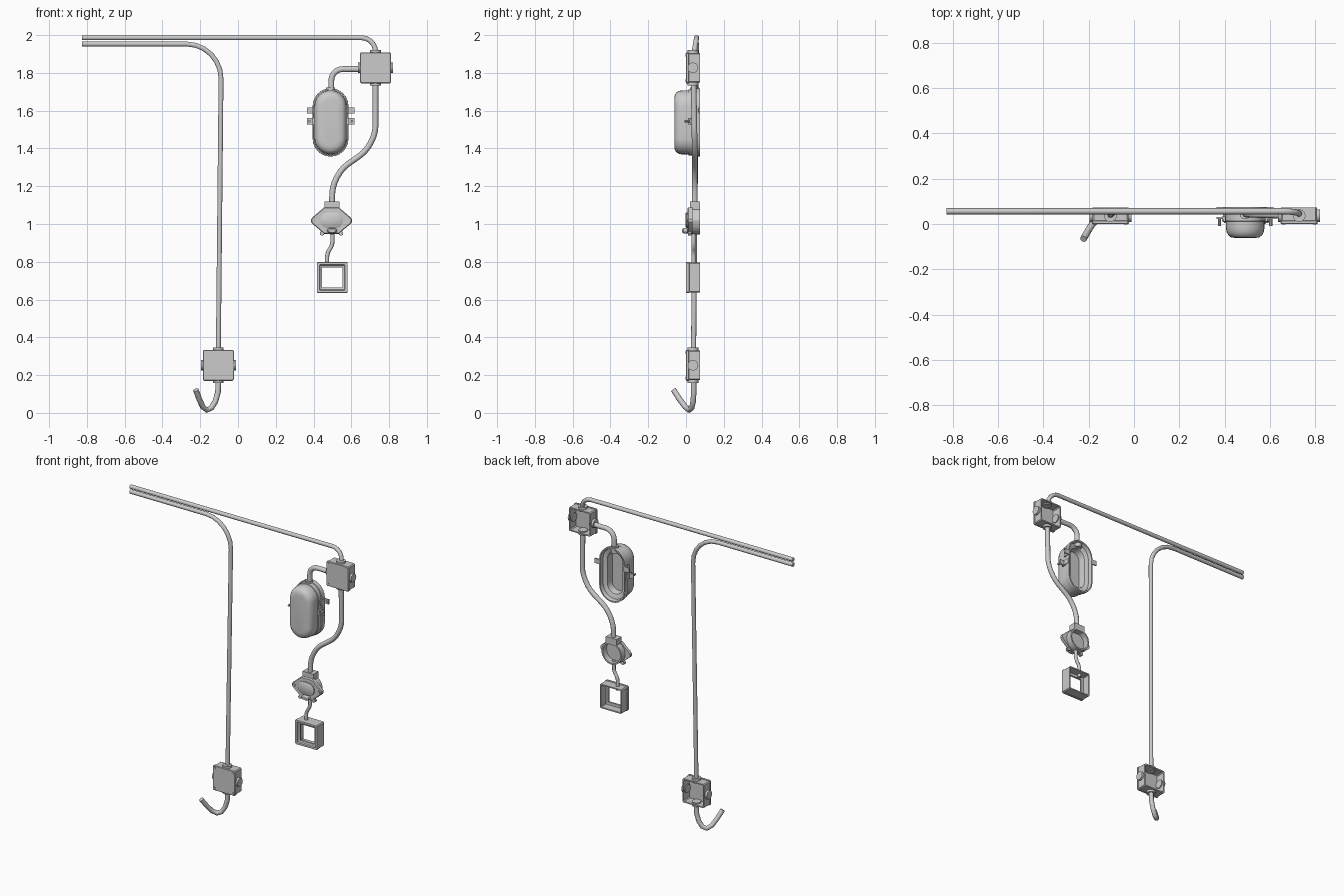
import bpy, bmesh
from math import sin, cos, pi, radians
from mathutils import Vector

if "Cube" in bpy.data.objects:
    bpy.data.objects.remove(bpy.data.objects["Cube"])


def finish(name, bm):
    bmesh.ops.recalc_face_normals(bm, faces=bm.faces)
    me = bpy.data.meshes.new(name)
    bm.to_mesh(me)
    bm.free()
    ob = bpy.data.objects.new(name, me)
    bpy.context.collection.objects.link(ob)
    bpy.ops.object.select_all(action='DESELECT')
    bpy.context.view_layer.objects.active = ob
    ob.select_set(True)
    bpy.ops.object.shade_smooth_by_angle(angle=radians(35))
    return ob


def loft(name, rings, cap_start=True, cap_end=True, closed=False):
    bm = bmesh.new()
    vs = [[bm.verts.new(p) for p in r] for r in rings]
    n = len(vs[0])
    pairs = list(zip(vs, vs[1:])) + ([(vs[-1], vs[0])] if closed else [])
    for a, b in pairs:
        for i in range(n):
            j = (i + 1) % n
            bm.faces.new((a[i], a[j], b[j], b[i]))
    if cap_start and not closed:
        bm.faces.new(vs[0])
    if cap_end and not closed:
        bm.faces.new(vs[-1])
    return finish(name, bm)


def oval(cx, cz, hw, hh, y, n=9):
    """Stadium outline in the xz plane, upright or lying."""
    r = min(hw, hh)
    a = 0 if hh >= hw else -pi / 2
    pts = []
    for s in (0, 1):
        for i in range(n):
            t = a + pi * s + pi * i / (n - 1)
            ox = (hw - r) * (1 if s == 0 else -1)
            oz = (hh - r) * (1 if s == 0 else -1)
            pts.append((cx + ox + r * cos(t), y, cz + oz + r * sin(t)))
    return pts


def square(cx, cz, h, y, c=0.006):
    """Square outline with clipped corners."""
    k = h - c
    return [(cx + x, y, cz + z) for x, z in
            ((h, -k), (h, k), (k, h), (-k, h), (-h, k), (-h, -k), (-k, -h), (k, -h))]


def disc(name, p, q, r, n=16):
    p, q = Vector(p), Vector(q)
    rot = (q - p).to_track_quat('Z', 'Y')
    ring = [rot @ Vector((r * cos(2 * pi * i / n), r * sin(2 * pi * i / n), 0)) for i in range(n)]
    return loft(name, [[p + v for v in ring], [q + v for v in ring]])


def block(name, x0, x1, y0, y1, z0, z1):
    o = ((x0, z0), (x1, z0), (x1, z1), (x0, z1))
    return loft(name, [[(x, y, z) for x, z in o] for y in (y0, y1)])


def pipe(name, pts, r, fillet=0.0, steps=6):
    pts = [Vector(p) for p in pts]
    path = pts
    if fillet:
        path = [pts[0]]
        for a, b, c in zip(pts, pts[1:], pts[2:]):
            p = b + (a - b).normalized() * fillet
            q = b + (c - b).normalized() * fillet
            h0, h1 = p.lerp(b, 0.55), q.lerp(b, 0.55)
            for i in range(steps + 1):
                t = i / steps
                u = 1 - t
                path.append(p * u**3 + h0 * 3 * u * u * t + h1 * 3 * u * t * t + q * t**3)
        path.append(pts[-1])
    cu = bpy.data.curves.new(name, 'CURVE')
    cu.dimensions = '3D'
    cu.bevel_depth = r
    cu.bevel_resolution = 3
    cu.use_fill_caps = True
    sp = cu.splines.new('POLY')
    sp.points.add(len(path) - 1)
    for s, p in zip(sp.points, path):
        s.co = (*p, 1)
        
    sp.use_smooth = True
    ob = bpy.data.objects.new(name, cu)
    bpy.context.collection.objects.link(ob)


def junction_box(name, cx, cz):
    h, y0, y1 = 0.082, 0.0, 0.073
    # lid with clipped corners, and hollow shell open at the back
    loft(name + "_shell", [
        square(cx, cz, h - 0.003, y0), square(cx, cz, h, y0 + 0.003),
        square(cx, cz, h, y0 + 0.014), square(cx, cz, h - 0.003, y0 + 0.015),
        square(cx, cz, h - 0.003, y1), square(cx, cz, h - 0.011, y1),
        square(cx, cz, h - 0.011, y0 + 0.01)])
    for sx in (-1, 1):
        for sz in (-1, 1):
            disc(name + "_screw", (cx + sx * .068, y0 + .003, cz + sz * .068),
                 (cx + sx * .068, y0 - .003, cz + sz * .068), 0.008, 10)
    # cable glands on all four sides
    for dx, dz in ((1, 0), (-1, 0), (0, 1), (0, -1)):
        a, b = h - 0.018, h + 0.011
        disc(name + "_gland", (cx + dx * a, .037, cz + dz * a),
             (cx + dx * b, .037, cz + dz * b), 0.028)


junction_box("upper_box", 0.728, 1.827)
junction_box("lower_box", -0.104, 0.252)

# pipes
pipe("top_pipe", [(-.826, .056, 1.986), (.728, .056, 1.986), (.728, .042, 1.9)], .0135, .075)
pipe("long_pipe", [(-.826, .056, 1.953), (-.088, .056, 1.953), (-.104, .04, .33)], .0135, .185)
pipe("lamp_pipe", [(.66, .04, 1.82), (.494, .045, 1.82), (.494, .045, 1.69)], .016, .06)
pipe("switch_pipe", [(.728, .04, 1.75), (.728, .046, 1.42), (.5, .046, 1.26), (.498, .046, 1.1)],
     .0155, .1)
pipe("hook_pipe", [(-.103, .04, .18), (-.106, .041, .11), (-.12, .038, .06), (-.141, .03, .026),
                   (-.165, .017, .015), (-.187, -.005, .033), (-.206, -.036, .075),
                   (-.223, -.066, .122)], .015)
pipe("short_cable", [(.5, .04, .96), (.5, .04, .885), (.472, .04, .85), (.472, .04, .77)],
     .011, .022, 4)

# bulkhead lamp: recessed back, flange and rounded cover in one shell
lx, lz = 0.49, 1.538
profile = [(.05, .13, .0), (.056, .137, .042), (.06, .141, .045), (.082, .166, .05),
           (.086, .171, .074), (.094, .18, .074), (.095, .181, .05), (.094, .18, .044),
           (.089, .175, .042), (.089, .175, .014), (.085, .17, .012), (.085, .17, -.018),
           (.082, .167, -.035), (.074, .159, -.05), (.062, .147, -.059), (.04, .125, -.062)]
loft("lamp", [oval(lx, lz, a, b, y, 13) for a, b, y in profile])
disc("lamp_gland", (lx, .045, 1.68), (lx, .045, 1.722), 0.024)
for s in (-1, 1):
    # rear mounting tabs and front cover clips
    x0, x1 = sorted((lx + s * .088, lx + s * .126))
    block("mounting_tab", x0, x1, .067, .075, 1.586, 1.618)
    disc("tab_screw", (lx + s * .113, .068, 1.602), (lx + s * .113, .063, 1.602), .006, 8)
    block("cover_clip", x0, x1, .022, .03, 1.528, 1.56)
    x0, x1 = sorted((lx + s * .086, lx + s * .098))
    block("clip_riser", x0, x1, .01, .07, 1.528, 1.56)
    block("tab_riser", x0, x1, .03, .075, 1.586, 1.618)
    disc("clip_screw", (lx + s * .113, .024, 1.544), (lx + s * .113, -.008, 1.544), .007, 8)

# switch: hollow round body, pointed flange, raised face, lever
sx, sz = 0.495, 1.018
loft("switch_body", [oval(sx, sz, r, r, y, 9) for r, y in
                     ((.074, .022), (.074, .073), (.064, .073), (.064, .028))])
half = [(.108, -.008), (.108, .008), (.1, .018), (.062, .05), (.04, .07)]
outline = half + [(-x, z) for x, z in half[::-1]]
outline = outline[:9] + [(-.108, -.008), (-.1, -.018), (-.062, -.05), (-.04, -.07),
                         (.04, -.07), (.062, -.05), (.1, -.018)] + [(.108, -.008)]
outline = outline[:-1]
seen = list(dict.fromkeys(outline))
loft("switch_flange", [[(sx + x * k, y, sz + z * k) for x, z in seen]
                       for k, y in ((1, .034), (1, .014), (.95, .009))])
loft("switch_face", [oval(sx, sz + .002, a, b, y) for a, b, y in
                     ((.06, .042, .012), (.06, .042, .002), (.054, .036, -.002))])
block("switch_neck", sx - .038, sx + .042, .022, .073, 1.075, 1.12)
loft("switch_lever", [oval(sx + .003, .965, a, b, y) for a, b, y in
                      ((.026, .014, .012), (.026, .014, -.012), (.018, .009, -.02))])
for s in (-1, 1):
    disc("switch_screw", (sx + s * .09, .012, sz), (sx + s * .09, .004, sz), .009, 10)
    disc("switch_foot", (sx + s * .05, .03, .95), (sx + s * .05, .01, .95), .012, 10)

# square frame: thin walls behind, stepped bezel in front
fx, fz = 0.499, 0.717
loft("square_frame", [square(fx, fz, h, y, c) for h, y, c in
                      ((.054, .024, .001), (.054, .012, .001), (.064, .008, .002), (.068, .0, .003),
                       (.08, .0, .006), (.082, .003, .006), (.082, .016, .006),
                       (.08, .018, .006), (.08, .075, .006), (.072, .075, .004),
                       (.072, .024, .004))], closed=True)
